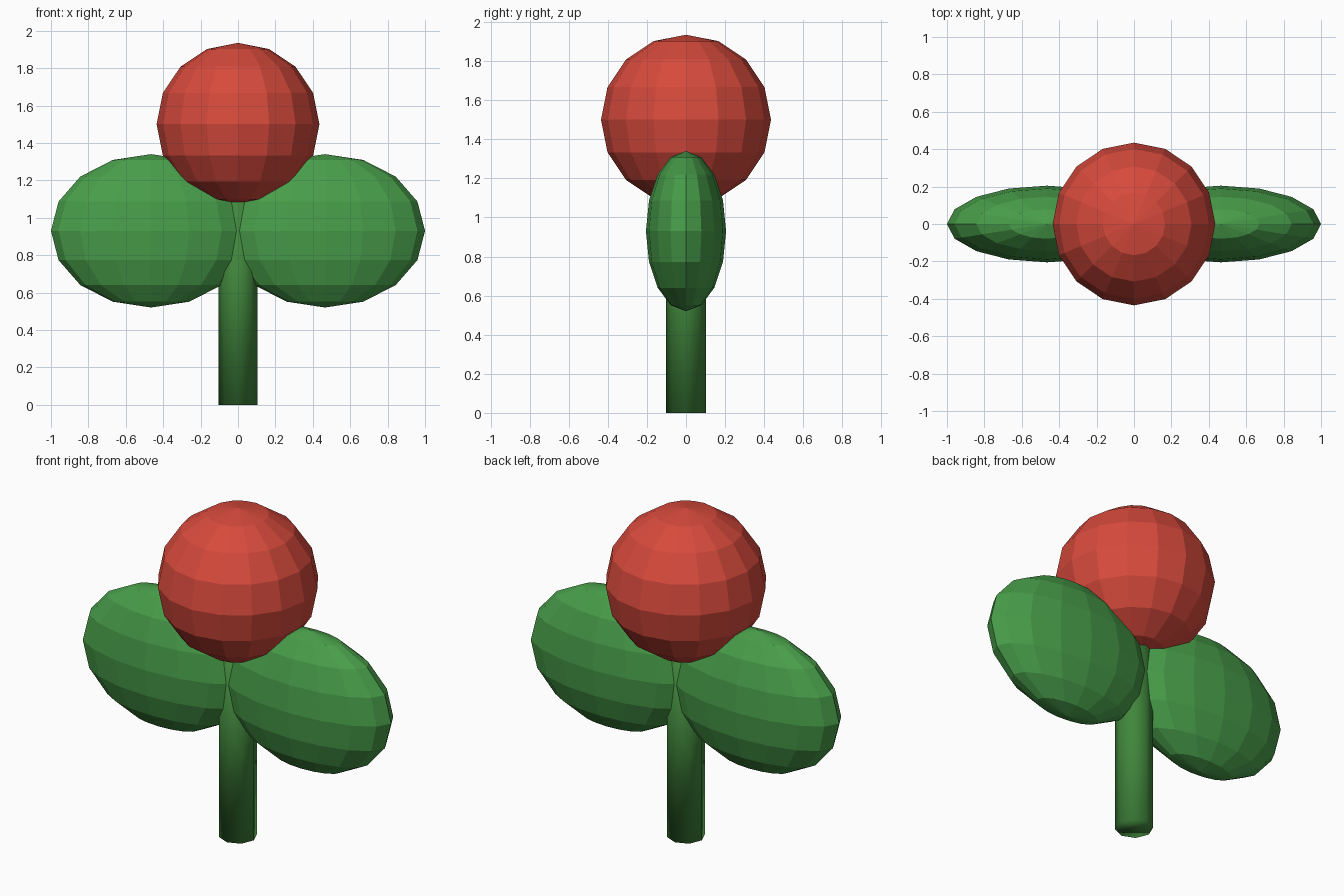
import bpy
import math

if "Cube" in bpy.data.objects:
    bpy.data.objects.remove(bpy.data.objects["Cube"])


def material(name, color):
    m = bpy.data.materials.new(name)
    m.diffuse_color = (*color, 1.0)
    m.use_nodes = True
    m.node_tree.nodes["Principled BSDF"].inputs["Base Color"].default_value = m.diffuse_color
    return m


RED = material("petal red", (0.68, 0.068, 0.045))
LEAF_GREEN = material("leaf green", (0.065, 0.34, 0.068))
STEM_GREEN = material("stem green", (0.052, 0.24, 0.045))


def finish(name, mat, smooth=False):
    obj = bpy.context.object
    obj.name = name
    obj.data.materials.append(mat)
    for p in obj.data.polygons:
        p.use_smooth = smooth
    return obj


def ellipsoid(name, center, radii, mat):
    bpy.ops.mesh.primitive_uv_sphere_add(segments=16, ring_count=8, radius=1.0, location=center)
    obj = finish(name, mat)
    obj.scale = radii
    return obj


# Octagonal stem, smooth sided, running up into the bloom
bpy.ops.mesh.primitive_cylinder_add(vertices=8, radius=0.103, depth=1.2, location=(0, 0, 0.6))
finish("stem", STEM_GREEN, smooth=True)

# Round faceted bloom
ellipsoid("bloom", (0, 0, 1.5), (0.435, 0.435, 0.435), RED)

# Pair of flattened leaves meeting in the stem
for side, name in ((-1, "left_leaf"), (1, "right_leaf")):
    ellipsoid(name, (side * 0.465, 0, 0.93), (0.535, 0.205, 0.41), LEAF_GREEN)
